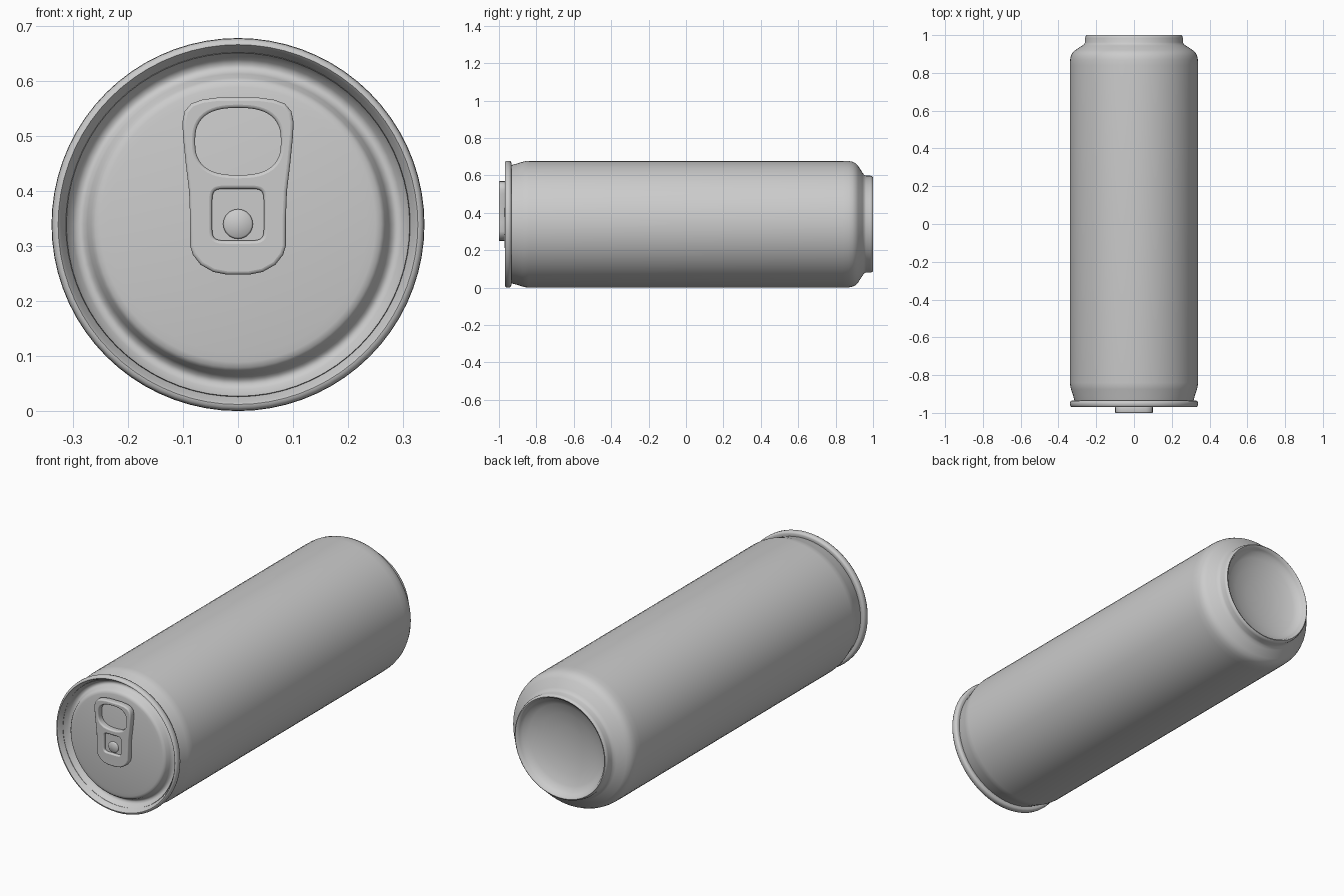
import bpy, bmesh, math
from mathutils import Vector, Matrix

old = bpy.data.objects.get("Cube")
if old:
    bpy.data.objects.remove(old)

RADIUS = 0.339
AXIS = Vector((0, 0, RADIUS))

metal = bpy.data.materials.new("plain grey")
metal.use_nodes = True
GREY = (0.6, 0.6, 0.6, 1)
metal.diffuse_color = GREY
metal.node_tree.nodes["Principled BSDF"].inputs["Base Color"].default_value = GREY


def finish(obj, angle):
    obj.data.materials.clear()
    obj.data.materials.append(metal)
    bpy.ops.object.select_all(action='DESELECT')
    obj.select_set(True)
    bpy.context.view_layer.objects.active = obj
    bpy.ops.object.shade_smooth_by_angle(angle=math.radians(angle))


def lathe(name, profile, steps=72, centre=AXIS, angle=50):
    """Spin (radius, y) points about a line along y."""
    bm = bmesh.new()
    verts = [bm.verts.new(centre + Vector((r, y, 0))) for r, y in profile]
    edges = [bm.edges.new(pair) for pair in zip(verts, verts[1:])]
    bmesh.ops.spin(bm, geom=verts + edges, cent=centre, axis=(0, 1, 0),
                   angle=math.tau, steps=steps, use_duplicate=False)
    bmesh.ops.remove_doubles(bm, verts=bm.verts, dist=0.0002)
    bmesh.ops.recalc_face_normals(bm, faces=bm.faces)
    mesh = bpy.data.meshes.new(name)
    bm.to_mesh(mesh)
    bm.free()
    obj = bpy.data.objects.new(name, mesh)
    bpy.context.collection.objects.link(obj)
    finish(obj, angle)
    return obj


def rounded_box(cx, cz, hw, hh, power, count=48):
    """Superellipse loop of (x, z) points."""
    loop = []
    for i in range(count):
        c, s = math.cos(math.tau * i / count), math.sin(math.tau * i / count)
        loop.append((cx + hw * math.copysign(abs(c) ** (2 / power), c),
                     cz + hh * math.copysign(abs(s) ** (2 / power), s)))
    return loop


def plate(name, loops, y, half_depth, bevel):
    """Filled outline with holes, facing -y, with rounded edges."""
    curve = bpy.data.curves.new(name, 'CURVE')
    curve.dimensions = '2D'
    curve.fill_mode = 'BOTH'
    curve.extrude = half_depth - bevel
    curve.bevel_depth = bevel
    curve.bevel_resolution = 2
    curve.offset = -bevel
    for loop in loops:
        spline = curve.splines.new('POLY')
        spline.points.add(len(loop) - 1)
        for point, (x, z) in zip(spline.points, loop):
            point.co = (x, z, 0, 1)
        spline.use_cyclic_u = True
    temp = bpy.data.objects.new(name, curve)
    bpy.context.collection.objects.link(temp)
    mesh = bpy.data.meshes.new_from_object(
        temp.evaluated_get(bpy.context.evaluated_depsgraph_get()))
    bpy.data.objects.remove(temp)
    mesh.transform(Matrix.Translation((0, y, 0)) @ Matrix.Rotation(math.pi / 2, 4, 'X'))
    mesh.name = name
    obj = bpy.data.objects.new(name, mesh)
    bpy.context.collection.objects.link(obj)
    finish(obj, 40)
    return obj


# Can wall with tapered neck, stepped foot and hollow base
lathe("can_body", [
    (0.312, -0.945), (0.317, -0.93), (0.322, -0.91), (0.333, -0.875),
    (0.337, -0.86), (RADIUS, -0.84), (RADIUS, 0.84), (0.338, 0.87),
    (0.334, 0.89), (0.326, 0.907), (0.312, 0.92), (0.275, 0.944),
    (0.264, 0.952), (0.259, 0.962), (0.259, 0.985), (0.256, 0.995),
    (0.25, 1.0), (0.243, 0.997), (0.237, 0.985), (0.228, 0.972),
    (0.2, 0.958), (0.15, 0.942), (0.08, 0.93), (0, 0.926)])

# Lid: rolled rim, sloping wall, groove and raised centre panel
lathe("lid", [
    (0.314, -0.937), (0.328, -0.934), (0.336, -0.938), (RADIUS, -0.948),
    (0.338, -0.96), (0.333, -0.968), (0.327, -0.969), (0.322, -0.963),
    (0.314, -0.943), (0.3, -0.922), (0.291, -0.916), (0.282, -0.918),
    (0.274, -0.93), (0.267, -0.948), (0.26, -0.956), (0.25, -0.958),
    (0.235, -0.96), (0.15, -0.968), (0.06, -0.972), (0, -0.973)])

# Pull tab outline: right half from top to bottom, then mirrored
half = [(0.035, 0.57), (0.065, 0.566), (0.085, 0.559), (0.097, 0.545),
        (0.101, 0.525), (0.1, 0.5), (0.095, 0.45), (0.089, 0.4),
        (0.087, 0.35), (0.087, 0.3), (0.082, 0.284), (0.068, 0.266),
        (0.045, 0.253), (0.02, 0.248)]
outline = half + [(-x, z) for x, z in reversed(half)]
finger_hole = rounded_box(0, 0.49, 0.078, 0.061, 2.6)
rivet_hole = rounded_box(0, 0.357, 0.047, 0.047, 7)
plate("pull_tab", [outline, finger_hole, rivet_hole], -0.983, 0.017, 0.006)

# Recessed floor inside the tab, with a raised rivet
plate("tab_floor", [rounded_box(0, 0.357, 0.055, 0.055, 7)], -0.979, 0.008, 0.002)
lathe("rivet", [(0.027, -0.975), (0.027, -0.991), (0.024, -0.994), (0, -0.995)],
      32, Vector((0, 0, 0.34)))
